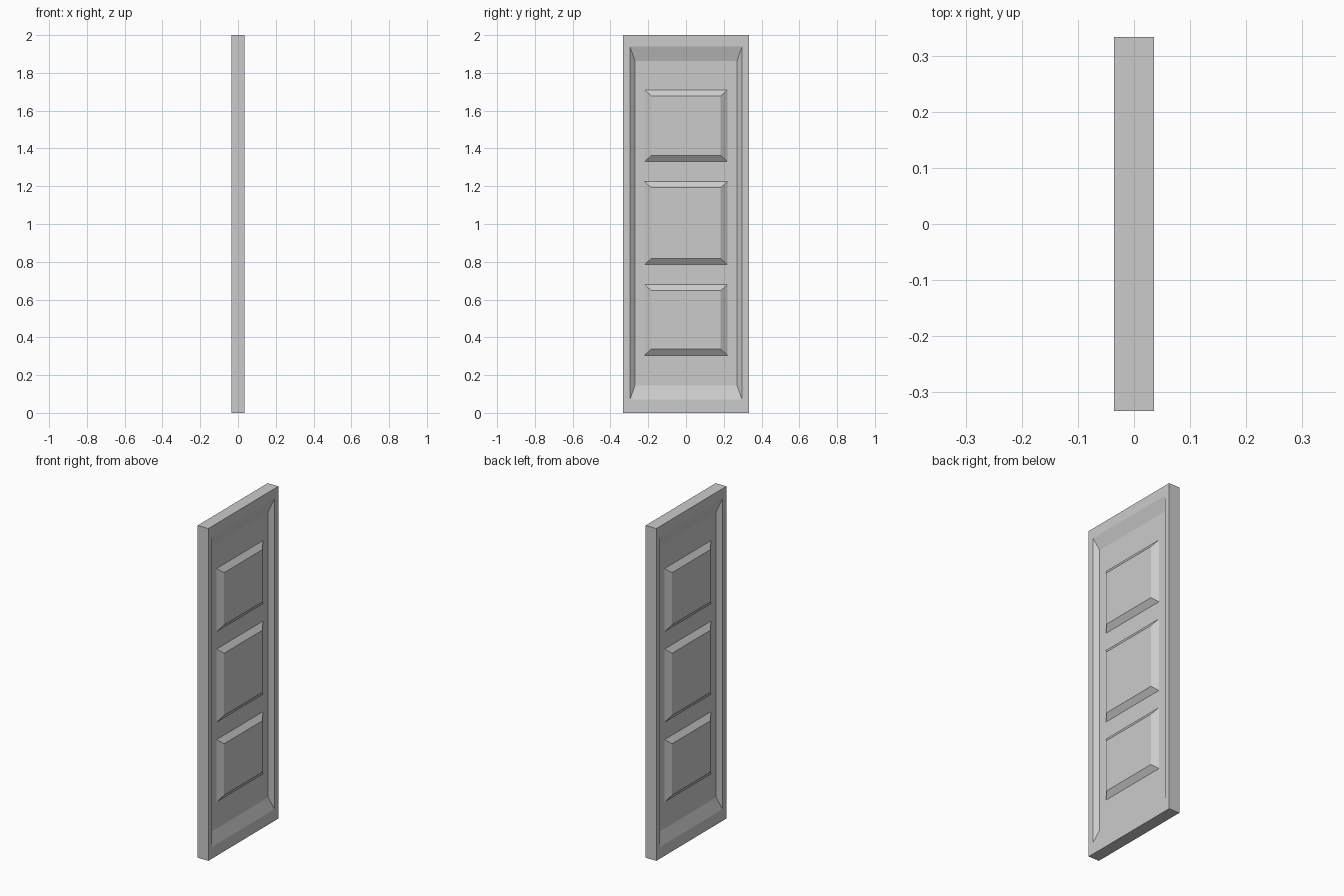
import bpy, bmesh

if "Cube" in bpy.data.objects:
    bpy.data.objects.remove(bpy.data.objects["Cube"])

T, W, H = 0.0355, 0.333, 2.0     # half thickness, half width, height
D = 0.024                        # recess depth
PANELS = [(0.305, 0.68), (0.785, 1.225), (1.33, 1.71)]

bm = bmesh.new()


def loop(x, w, z0, z1):
    return [bm.verts.new((x, y, z)) for y, z in ((-w, z0), (w, z0), (w, z1), (-w, z1))]


def bridge(a, b):
    for i in range(4):
        j = (i + 1) % 4
        bm.faces.new((a[i], a[j], b[j], b[i]))


def loop_edges(l):
    return [bm.edges.get((l[i], l[(i + 1) % 4])) for i in range(4)]


rims = []
for s in (-1, 1):
    # outer frame and sloped recess
    rim = loop(s * T, W, 0, H)
    lip = loop(s * T, 0.297, 0.07, 1.94)
    floor = loop(s * (T - D), 0.27, 0.145, 1.863)
    bridge(rim, lip)
    bridge(lip, floor)
    rims.append(rim)
    edges = loop_edges(floor)
    # three raised, bevelled panels
    for z0, z1 in PANELS:
        base = loop(s * (T - D), 0.22, z0, z1)
        top = loop(s * T, 0.183, z0 + 0.033, z1 - 0.033)
        bridge(base, top)
        bm.faces.new(top)
        edges += loop_edges(base)
    # recess floor around the panels
    bmesh.ops.triangle_fill(bm, edges=edges, use_beauty=True, normal=(s, 0, 0))

# door edges joining both sides
bridge(*rims)
bmesh.ops.recalc_face_normals(bm, faces=bm.faces)

mesh = bpy.data.meshes.new("door_panel")
bm.to_mesh(mesh)
bm.free()
bpy.context.collection.objects.link(bpy.data.objects.new("door_panel", mesh))
